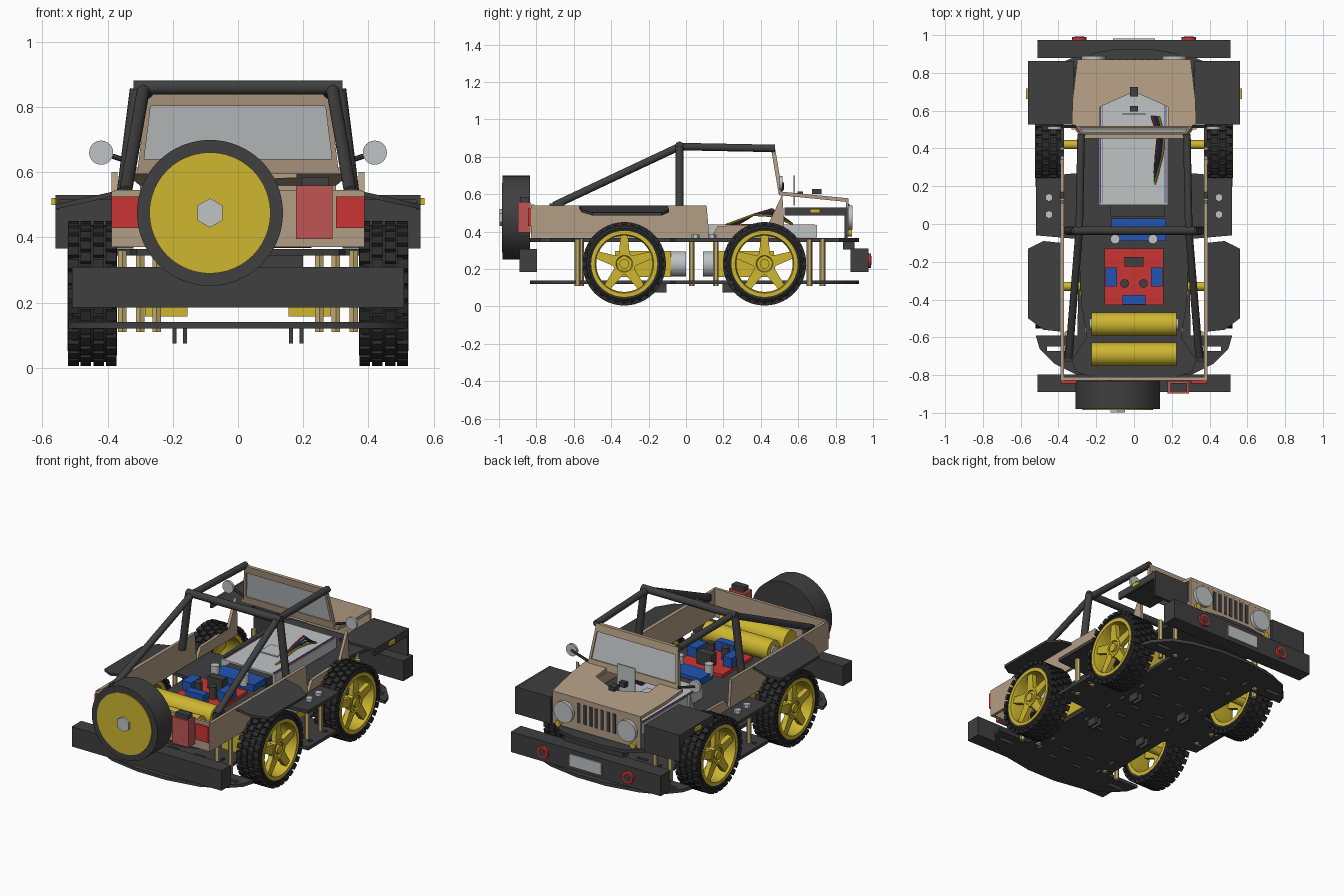
import bpy, bmesh, math
from mathutils import Vector, Matrix

if "Cube" in bpy.data.objects:
    bpy.data.objects.remove(bpy.data.objects["Cube"])


def material(name, r, g, b):
    m = bpy.data.materials.new(name)
    m.use_nodes = True
    m.diffuse_color = (r, g, b, 1)
    m.node_tree.nodes["Principled BSDF"].inputs["Base Color"].default_value = (r, g, b, 1)
    return m


BLACK = material("black", .05, .05, .05)
RUBBER = material("rubber", .025, .025, .025)
TAN = material("tan", .45, .34, .23)
YELLOW = material("yellow", .62, .47, .03)
RED = material("red", .6, .035, .035)
ROSE = material("pale red", .52, .09, .09)
BLUE = material("blue", .015, .09, .45)
GREY = material("light grey", .52, .55, .56)
GOLD = material("brass", .55, .42, .16)
made = []


def finish(name, mat, bm):
    bmesh.ops.recalc_face_normals(bm, faces=bm.faces)
    me = bpy.data.meshes.new(name)
    bm.to_mesh(me)
    bm.free()
    me.materials.append(mat)
    ob = bpy.data.objects.new(name, me)
    bpy.context.collection.objects.link(ob)
    made.append(ob)
    return ob


def add_box(bm, centre, size, turn=Matrix()):
    m = turn @ Matrix.Translation(centre) @ Matrix.Diagonal((*size, 1))
    bmesh.ops.create_cube(bm, size=1, matrix=m)


def box(name, mat, centre, size):
    bm = bmesh.new()
    add_box(bm, centre, size)
    return finish(name, mat, bm)


def add_tube(bm, a, b, r, sides=16):
    a, b = Vector(a), Vector(b)
    turn = (b - a).to_track_quat('Z', 'Y').to_matrix().to_4x4()
    bmesh.ops.create_cone(bm, cap_ends=True, segments=sides, radius1=r, radius2=r,
                          depth=(b - a).length, matrix=Matrix.Translation((a + b) / 2) @ turn)


def tube(name, mat, a, b, r, sides=16):
    bm = bmesh.new()
    add_tube(bm, a, b, r, sides)
    return finish(name, mat, bm)


def add_prism(bm, pts, depth, place):
    lo = [bm.verts.new(place(u, v, 0)) for u, v in pts]
    hi = [bm.verts.new(place(u, v, depth)) for u, v in pts]
    bm.faces.new(lo)
    bm.faces.new(hi)
    for i in range(len(pts)):
        j = (i + 1) % len(pts)
        bm.faces.new((lo[i], lo[j], hi[j], hi[i]))


def prism(name, mat, pts, depth, place):
    bm = bmesh.new()
    add_prism(bm, pts, depth, place)
    return finish(name, mat, bm)


def add_lathe(bm, profile, steps=48):
    # closed (x, radius) profile spun about the x axis
    vs = [bm.verts.new((x, 0, r)) for x, r in profile]
    es = [bm.edges.new((vs[i - 1], vs[i])) for i in range(len(vs))]
    bmesh.ops.spin(bm, geom=vs + es, cent=(0, 0, 0), axis=(1, 0, 0),
                   angle=math.tau, steps=steps, use_merge=True)
    bmesh.ops.remove_doubles(bm, verts=bm.verts, dist=1e-5)


# Chassis plates
def mirrored(half):
    return half + [(-x, y) for x, y in reversed(half)]


TAB = [(.29, .27), (.52, .25), (.52, -.06), (.29, -.08)]
LOWER = mirrored([(.1, .925), (.3, .89), (.42, .84), (.5, .75), (.52, .69), (.3, .69)] + TAB
                 + [(.3, -.59), (.52, -.59), (.5, -.66), (.42, -.74), (.3, -.8), (.1, -.835)])
UPPER = mirrored([(.1, .925), (.22, .905), (.32, .82), (.3, .69)] + TAB
                 + [(.28, -.42), (.25, -.6), (.33, -.72), (.31, -.78), (.2, -.82), (.1, -.835)])
lower = prism("lower_chassis_plate", BLACK, LOWER, .02, lambda u, v, w: (u, v, .12 + w))
prism("upper_chassis_plate", BLACK, UPPER, .02, lambda u, v, w: (u, v, .345 + w))

# Slots through the lower plate
bm = bmesh.new()
for s in (-1, 1):
    for y in (-.62, -.5, -.2, 0, .12, .3, .55, .7):
        add_box(bm, (s * .09, y, .13), (.07, .02, .1))
        add_box(bm, (s * .22, y + .03, .13), (.02, .05, .1))
    for y in (-.66, .76):
        add_box(bm, (s * .41, y, .13), (.1, .025, .1))
    for y in (.02, .17):
        add_tube(bm, (s * .48, y, .08), (s * .48, y, .18), .014, 12)
cutter = finish("slot_cutter", BLACK, bm)
cutter.hide_render = True
cutter.hide_viewport = True
made.remove(cutter)
cut = lower.modifiers.new("slots", 'BOOLEAN')
cut.operation, cut.object = 'DIFFERENCE', cutter

# Tyre with staggered tread blocks
bm = bmesh.new()
add_lathe(bm, [(-.07, .17), (-.075, .19), (-.06, .21), (.06, .21), (.075, .19), (.07, .17)])
for i in range(30):
    for x, off in ((-.058, 0), (-.02, .5), (.02, 0), (.058, .5)):
        turn = Matrix.Rotation(math.tau * (i + off) / 30, 4, 'X')
        add_box(bm, (x, 0, .212), (.033, .032, .021), turn)
tyre = finish("tyre", RUBBER, bm).data

# Five-spoke rim, open between the spokes
bm = bmesh.new()
add_lathe(bm, [(-.072, .155), (-.072, .177), (.076, .177), (.076, .157), (.05, .15)])
add_lathe(bm, [(.03, .001), (.03, .06), (.066, .06), (.066, .045), (.058, .04), (.058, .001)], 32)
add_tube(bm, (-.07, 0, 0), (.07, 0, 0), .026)
for i in range(5):
    turn = Matrix.Rotation(math.tau * i / 5, 4, 'X')
    add_prism(bm, [(-.03, .04), (.03, .04), (.019, .16), (-.019, .16)], .03,
              lambda u, v, w: turn @ Vector((.032 + w, u, v)))
rim = finish("rim", YELLOW, bm).data
for ob in made[-2:]:
    bpy.data.objects.remove(ob)
del made[-2:]

for s, side in ((1, "left"), (-1, "right")):
    for y, end, d in ((.42, "front", -1), (-.33, "rear", 1)):
        for part, me in (("tyre", tyre), ("rim", rim)):
            ob = bpy.data.objects.new(f"{end}_{side}_{part}", me)
            ob.location = (s * .447, y, .228)
            ob.rotation_euler.z = 0 if s > 0 else math.pi
            bpy.context.collection.objects.link(ob)
            made.append(ob)
        # Gear motor, axle and bracket
        tag = f"{end}_{side}_"
        box(tag + "gearbox", YELLOW, (s * .22, y + d * .1, .227), (.13, .3, .14))
        tube(tag + "motor", GREY, (s * .22, y + d * .25, .227), (s * .22, y + d * .33, .227), .068)
        tube(tag + "axle", YELLOW, (s * .28, y, .228), (s * .4, y, .228), .024)
        for x in (.163, .195):
            box(tag + "bracket", BLACK, (s * x, y + d * .19, .1), (.012, .07, .05))
    # Spacers and nuts between the plates
    for x, y in ((.355, -.58), (.25, -.56), (.45, .03), (.45, .16), (.355, .66), (.3, .73)):
        tube(side + "_spacer", GOLD, (s * x, y, .11), (s * x, y, .36), .015, 6)
    for y in (.05, .14):
        tube(side + "_nut", GREY, (s * .45, y, .365), (s * .45, y, .385), .022, 6)

    # Tub side with door cut-out
    prism(side + "_body_side", TAN,
          [(-.83, .37), (-.83, .54), (.11, .54), (.125, .37), (.135, .37), (.17, .43),
           (.44, .44), (.515, .6), (.525, .45), (.525, .37)], .018,
          lambda u, v, w: (s * (.37 + w), u, v))
    # Front fender: top, lip and front wall
    box(side + "_fender_top", BLACK, (s * .44, .695, .523), (.24, .335, .014))
    box(side + "_fender_lip", BLACK, (s * .553, .695, .508), (.014, .335, .045))
    box(side + "_fender_front", BLACK, (s * .44, .855, .448), (.24, .015, .165))
    box(side + "_side_marker", YELLOW, (s * .565, .69, .51), (.014, .055, .022))
    # Sloping rear fender
    prism(side + "_rear_fender", BLACK,
          [(.385, -.1), (.48, -.09), (.56, -.13), (.56, -.5), (.48, -.56), (.385, -.57)], .015,
          lambda u, v, w: (s * u, v, .525 - (u - .385) * .22 + w))
    # Roll cage
    top = (s * .29, -.035, .855)
    tube(side + "_roll_post", BLACK, (s * .31, -.035, .855), (s * .355, -.035, .5), .022)
    tube(side + "_rear_stay", BLACK, top, (s * .345, -.705, .54), .02)
    tube(side + "_roof_rail", BLACK, top, (s * .28, .475, .845), .02)
    box(side + "_stay_foot", BLACK, (s * .352, -.69, .53), (.03, .08, .04))
    # Mirror
    tube(side + "_mirror", GREY, (s * .42, .5, .66), (s * .42, .515, .66), .037, 24)
    tube(side + "_mirror_arm", BLACK, (s * .42, .515, .66), (s * .31, .515, .625), .008, 8)
    # Lamps
    tube(side + "_headlight", GREY, (s * .215, .86, .475), (s * .215, .89, .475), .064, 32)
    tube(side + "_turn_signal", YELLOW, (s * .255, .86, .393), (s * .255, .887, .393), .019)
    box(side + "_tail_light", RED, (s * .344, -.835, .477), (.087, .02, .096))
    tube(side + "_bumper_lamp", RED, (s * .29, .97, .245), (s * .29, .99, .245), .038, 24)
    tube(side + "_bumper_lamp_centre", BLACK, (s * .29, .98, .245), (s * .29, .992, .245), .024, 24)
    tube(side + "_battery_end", GREY, (s * .225, -.53, .43), (s * .235, -.53, .43), .03)

box("tailgate", TAN, (0, -.82, .458), (.76, .018, .176))
tube("roll_crossbar", BLACK, (-.32, -.035, .86), (.32, -.035, .86), .022)

# Windscreen
outer = [(-.31, .595), (.31, .595), (.278, .848), (-.278, .848)]
inner = [(-.288, .64), (.288, .64), (.268, .803), (-.268, .803)]
bm = bmesh.new()
for i in range(4):
    j = (i + 1) % 4
    add_prism(bm, [outer[i], outer[j], inner[j], inner[i]], .022,
              lambda u, v, w: (u, .518 - (v - .6) * .17 - w, v))
finish("windscreen_frame", TAN, bm)
prism("windscreen_glass", GREY, inner, .008, lambda u, v, w: (u, .511 - (v - .6) * .17 - w, v))

# Hood with pointed notch, grille and slots
prism("hood", TAN, mirrored([(0.001, .7), (.18, .62), (.18, .5), (.33, .5), (.325, .66), (.3, .87)]),
      .02, lambda u, v, w: (u, v, .595 - (v - .5) * .1 + w))
box("grille", TAN, (0, .862, .473), (.6, .015, .19))
for i in range(-3, 4):
    box("grille_slot", BLACK, (i * .04, .87, .487), (.022, .006, .12))

# Bumpers and plate
box("front_bumper", BLACK, (0, .927, .247), (1.02, .095, .125))
box("rear_bumper", BLACK, (0, -.843, .247), (1.02, .092, .123))
box("number_plate", GREY, (0, .977, .245), (.22, .01, .075))
box("front_bumper_mount", BLACK, (0, .87, .33), (.4, .06, .05))

# Spare wheel
tube("spare_tyre", BLACK, (-.086, -.98, .475), (-.086, -.835, .475), .224, 64)
tube("spare_disc", YELLOW, (-.086, -.985, .475), (-.086, -.97, .475), .186, 48)
tube("spare_nut", GREY, (-.086, -.998, .475), (-.086, -.98, .475), .045, 6)
box("fuel_can", ROSE, (.234, -.865, .477), (.113, .065, .163))
box("fuel_can_cap", BLACK, (.237, -.865, .572), (.085, .045, .027))

# Batteries and electronics on the deck
for y in (-.53, -.69):
    tube("battery", YELLOW, (-.225, y, .43), (.225, y, .43), .062, 32)
box("breadboard", GREY, (-.002, .4, .402), (.365, .6, .065))
for x, m in ((-.178, BLUE), (-.168, RED), (.164, BLUE), (.174, RED)):
    box("breadboard_stripe", m, (x, .4, .436), (.004, .58, .004))
box("breadboard_chip", GREY, (0, .35, .438), (.12, .11, .008))
box("deck_block", BLACK, (.02, .07, .4), (.29, .06, .05))
box("driver_board", RED, (0, -.28, .405), (.31, .3, .02))
box("controller_board", BLUE, (.025, -.03, .42), (.29, .12, .04))
for x, y, w, d in ((-.12, -.28, .06, .1), (.12, -.28, .06, .1), (0, -.4, .12, .05)):
    box("terminal_block", BLUE, (x, y, .445), (w, d, .06))
for x in (-.05, .05):
    tube("black_capacitor", BLACK, (x, -.315, .41), (x, -.315, .49), .023)
for x in (-.1, .1):
    tube("grey_capacitor", GREY, (x, -.08, .42), (x, -.08, .49), .025)
box("heat_sink", BLACK, (0, -.2, .45), (.1, .05, .08))
box("sensor_plate", GREY, (0, .58, .62), (.12, .008, .16))
box("sensor_plug", BLACK, (0, .61, .6), (.04, .03, .03))
box("hood_catch", BLACK, (0, .7, .615), (.04, .05, .025))

# Loose wires
for i, m in enumerate((RED, BLUE, BLACK, YELLOW)):
    x = .095 + i * .012
    path = [(x, .57, .44), (x + .03, .46, .52 - i * .012), (x + .02, .36, .49), (.11, .27 - i * .02, .435)]
    bm = bmesh.new()
    for a, b in zip(path, path[1:]):
        add_tube(bm, a, b, .006, 8)
    finish("wire", m, bm)

# Smooth the round parts, keeping edges sharp
bpy.ops.object.select_all(action='DESELECT')
for ob in made:
    ob.select_set(True)
bpy.context.view_layer.objects.active = made[0]
bpy.ops.object.shade_smooth_by_angle(angle=math.radians(32))
